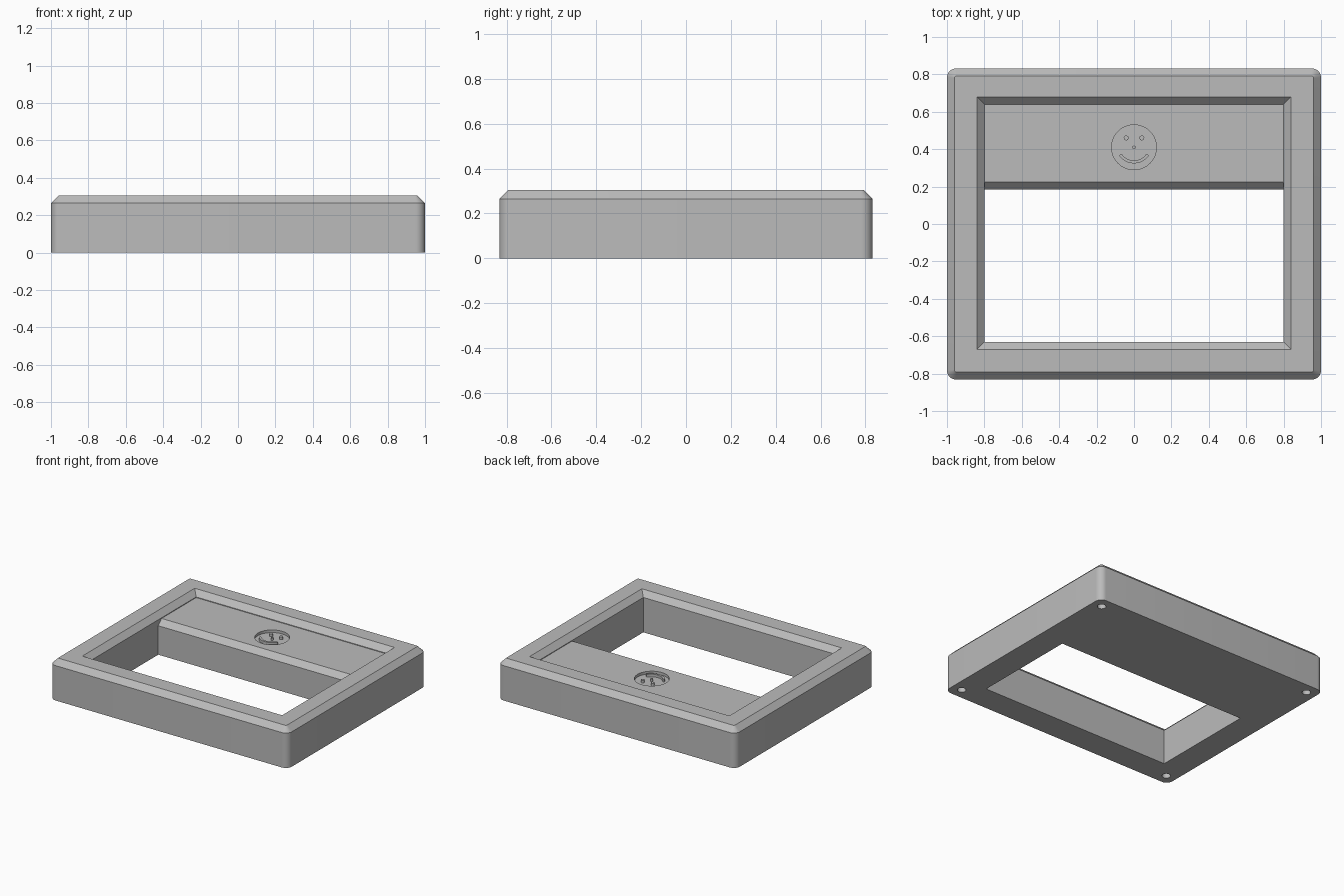
import bpy, bmesh
from math import sin, cos, pi, radians
from mathutils import Vector

old = bpy.data.objects.get("Cube")
if old:
    bpy.data.objects.remove(old, do_unlink=True)

grey = bpy.data.materials.new("mid grey")
grey.use_nodes = True
colour = (0.5, 0.5, 0.5, 1)
grey.diffuse_color = colour
grey.node_tree.nodes["Principled BSDF"].inputs["Base Color"].default_value = colour


def loft(name, rings):
    """Closed solid through rings of matching 3D points."""
    bm = bmesh.new()
    loops = [[bm.verts.new(p) for p in ring] for ring in rings]
    for a, b in zip(loops, loops[1:]):
        for i in range(len(a)):
            j = (i + 1) % len(a)
            bm.faces.new((a[i], a[j], b[j], b[i]))
    bm.faces.new(loops[0])
    bm.faces.new(loops[-1])
    bmesh.ops.recalc_face_normals(bm, faces=bm.faces)
    mesh = bpy.data.meshes.new(name)
    bm.to_mesh(mesh)
    bm.free()
    mesh.materials.append(grey)
    obj = bpy.data.objects.new(name, mesh)
    bpy.context.scene.collection.objects.link(obj)
    return obj


def rounded_rect(hx, hy, r, z, seg=10):
    pts = []
    for k, (sx, sy) in enumerate(((1, 1), (-1, 1), (-1, -1), (1, -1))):
        for i in range(seg + 1):
            a = (k + i / seg) * pi / 2
            pts.append((sx * (hx - r) + r * cos(a), sy * (hy - r) + r * sin(a), z))
    return pts


def rect(hx, y0, y1, z):
    return [(-hx, y0, z), (hx, y0, z), (hx, y1, z), (-hx, y1, z)]


def prism(name, outline, z0, z1):
    return loft(name, [[(x, y, z) for x, y in outline] for z in (z0, z1)])


def circle(cx, cy, r, n=32):
    return [(cx + r * cos(2 * pi * i / n), cy + r * sin(2 * pi * i / n)) for i in range(n)]


def cut(target, cutter):
    """Subtract the cutter, keep the result, drop the cutter."""
    cutter.hide_render = True
    mod = target.modifiers.new("cut", "BOOLEAN")
    mod.operation = "DIFFERENCE"
    mod.solver = "EXACT"
    mod.object = cutter
    bpy.context.view_layer.update()
    graph = bpy.context.evaluated_depsgraph_get()
    mesh = bpy.data.meshes.new_from_object(target.evaluated_get(graph))
    target.modifiers.clear()
    target.data = mesh
    bpy.data.objects.remove(cutter, do_unlink=True)


HX, HY, TOP, CH = 1.0, 0.832, 0.305, 0.04
SHELF = 0.26

# Outer body with rounded corners and chamfered rim
body = loft("frame_body", [
    rounded_rect(HX, HY, 0.05, 0),
    rounded_rect(HX, HY, 0.05, TOP - CH),
    rounded_rect(HX - CH, HY - CH, 0.012, TOP),
])

# Shallow well with a chamfered lip, down to the shelf
cut(body, loft("well_cutter", [
    rect(0.8, -0.63, 0.64, SHELF),
    rect(0.8, -0.63, 0.64, TOP - CH),
    rect(0.85, -0.68, 0.69, TOP + 0.01),
]))

# Through opening, with a chamfer along the shelf's front edge
profile = [(-0.63, -0.1), (0.185, -0.1), (0.185, SHELF - CH),
           (0.245, SHELF + 0.02), (-0.63, SHELF + 0.02)]
cut(body, loft("opening_cutter",
               [[(x, y, z) for y, z in profile] for x in (-0.8, 0.8)]))

# Round holes in the underside corners
for sx in (-1, 1):
    for sy in (-1, 1):
        cut(body, prism("hole_cutter", circle(sx * 0.92, sy * 0.75, 0.03), -0.05, 0.1))

# Round recess in the shelf
FACE_Y, FLOOR = 0.41, SHELF - 0.02
cut(body, prism("face_recess_cutter", circle(0, FACE_Y, 0.12, 64), FLOOR, SHELF + 0.03))

# Raised smiling face inside the recess
parts = [body]
for name, x, y, r in (("left_eye", 0.042, 0.46, 0.013),
                      ("right_eye", -0.042, 0.46, 0.013),
                      ("nose", 0, FACE_Y, 0.009)):
    parts.append(prism(name, circle(x, y, r, 24), FLOOR - 0.002, SHELF))

mouth = []
mid, half, span = 0.088, 0.008, radians(52)
for i in range(21):
    a = -span + 2 * span * i / 20
    mouth.append(((mid + half) * sin(a), 0.42 - (mid + half) * cos(a)))
end = Vector((mid * sin(span), 0.42 - mid * cos(span)))
for i in range(1, 6):
    a = span - pi / 2 + pi * i / 6
    mouth.append((end.x + half * cos(a), end.y + half * sin(a)))
for i in range(21):
    a = span - 2 * span * i / 20
    mouth.append(((mid - half) * sin(a), 0.42 - (mid - half) * cos(a)))
for i in range(1, 6):
    a = pi / 2 - span + pi * i / 6
    mouth.append((-end.x + half * cos(a), end.y + half * sin(a)))
parts.append(prism("mouth", mouth, FLOOR - 0.002, SHELF))

# Smooth the round walls, keep chamfers crisp
bpy.ops.object.select_all(action="DESELECT")
for obj in parts:
    obj.select_set(True)
bpy.context.view_layer.objects.active = body
bpy.ops.object.shade_smooth_by_angle(angle=radians(30))
